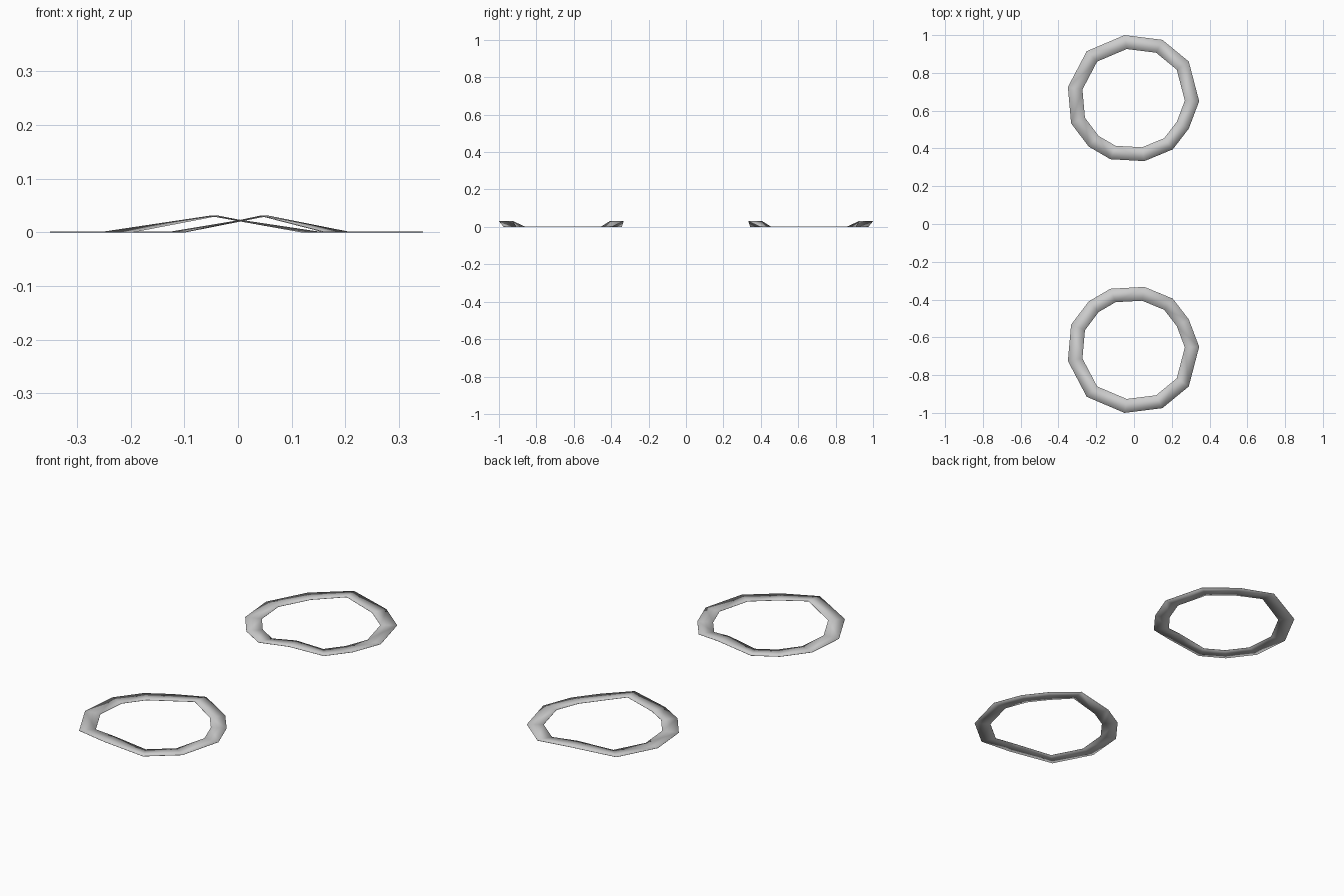
import bpy
import bmesh
from mathutils import Vector

cube = bpy.data.objects.get("Cube")
if cube:
    bpy.data.objects.remove(cube)

grey = bpy.data.materials.new("light grey")
grey.use_nodes = True
colour = (0.6, 0.6, 0.6, 1)
grey.diffuse_color = colour
grey.node_tree.nodes["Principled BSDF"].inputs["Base Color"].default_value = colour

CENTRE = Vector((0, 0.665))
INNER_SCALE = 0.78
PEAK = 0.03
THICKNESS = 0.0015

# Uneven twelve-sided outline, clockwise from the far peak
OUTLINE = [(-0.05, 1.0), (0.15, 0.975), (0.29, 0.86), (0.345, 0.65),
           (0.29, 0.505), (0.205, 0.395), (0.055, 0.333), (-0.125, 0.343),
           (-0.24, 0.41), (-0.333, 0.533), (-0.35, 0.725), (-0.25, 0.915)]
RAISED = (0, 6)  # the two corners lifted off the ground


def make_ring(name, side):
    """Flat band bent up at two corners; side mirrors it along y."""
    bm = bmesh.new()
    pairs = []
    for i, point in enumerate(OUTLINE):
        outer = Vector(point)
        inner = CENTRE + (outer - CENTRE) * INNER_SCALE
        z = PEAK if i in RAISED else 0
        pairs.append([bm.verts.new((p.x, p.y * side, z)) for p in (outer, inner)])
    for i, (outer, inner) in enumerate(pairs):
        next_outer, next_inner = pairs[(i + 1) % len(pairs)]
        face = bm.faces.new((outer, next_outer, next_inner, inner))
        face.normal_update()
        if face.normal.z < 0:
            face.normal_flip()
        face.smooth = True
    mesh = bpy.data.meshes.new(name)
    bm.to_mesh(mesh)
    bm.free()
    mesh.materials.append(grey)
    ring = bpy.data.objects.new(name, mesh)
    bpy.context.collection.objects.link(ring)
    # Very thin sheet with softly shaded edges
    solid = ring.modifiers.new("thin sheet", "SOLIDIFY")
    solid.thickness = THICKNESS
    solid.offset = 1


make_ring("back_ring", 1)
make_ring("front_ring", -1)
